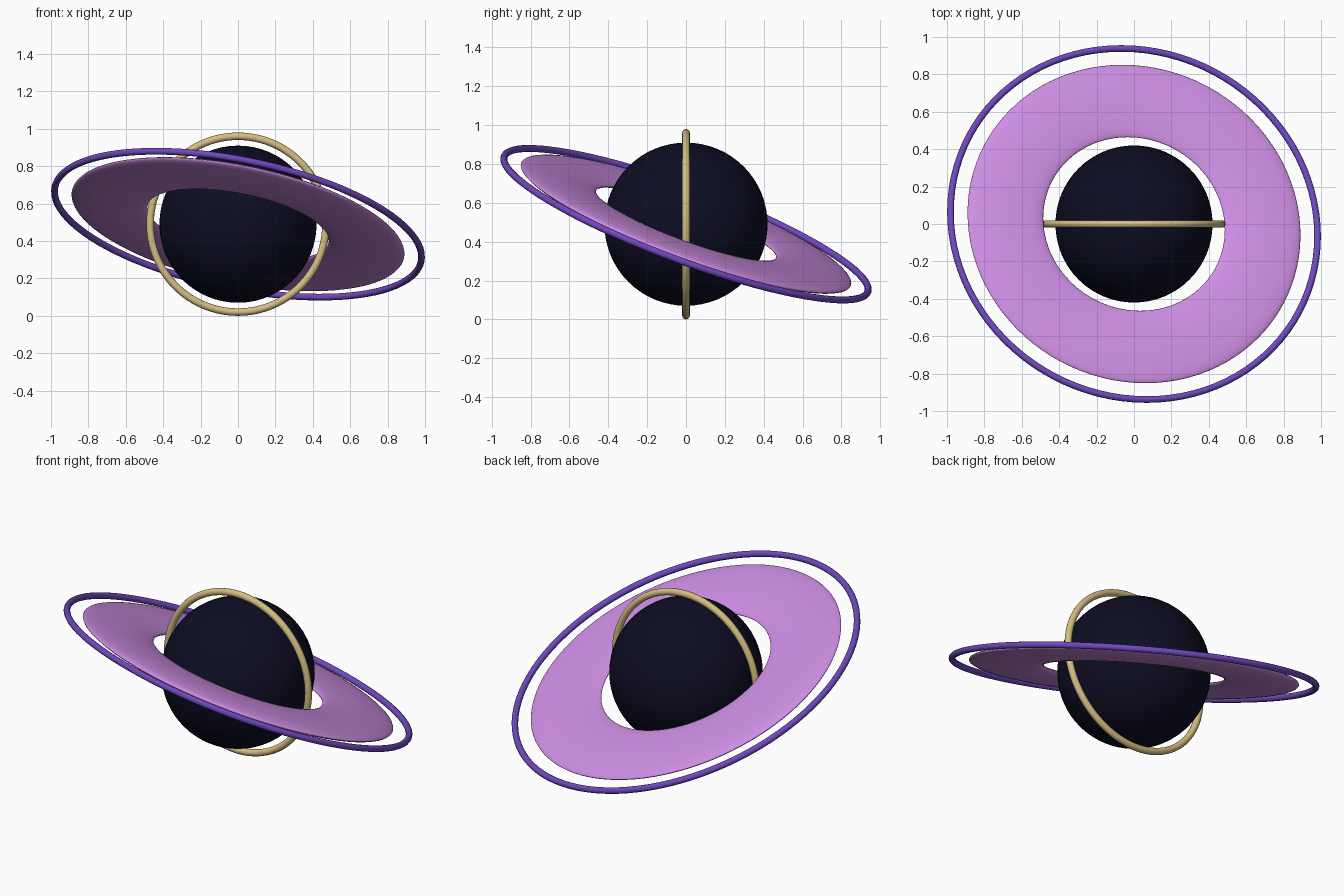
import bpy
import math

cube = bpy.data.objects.get("Cube")
if cube:
    bpy.data.objects.remove(cube, do_unlink=True)

CENTRE = (0, 0, 0.49)
TILT = (-0.35, 0.2, 0)


def linear(c):
    c /= 255
    return c / 12.92 if c <= 0.04045 else ((c + 0.055) / 1.055) ** 2.4


def material(name, *rgb):
    colour = [linear(c) for c in rgb] + [1]
    mat = bpy.data.materials.new(name)
    mat.use_nodes = True
    mat.diffuse_color = colour
    mat.node_tree.nodes["Principled BSDF"].inputs["Base Color"].default_value = colour
    return mat


def finish(name, mat):
    obj = bpy.context.object
    obj.name = obj.data.name = name
    obj.data.materials.append(mat)
    bpy.ops.object.shade_smooth_by_angle(angle=math.radians(50))
    return obj


def ring(name, mat, major, minor, rotation, sides, flatten=1):
    bpy.ops.mesh.primitive_torus_add(
        location=CENTRE, rotation=rotation, major_radius=major,
        minor_radius=minor, major_segments=96, minor_segments=sides)
    bpy.context.object.scale.z = flatten
    return finish(name, mat)


midnight = material("midnight blue", 13, 13, 36)
orchid = material("orchid", 206, 142, 228)
violet = material("violet", 112, 72, 190)
gold = material("pale gold", 212, 190, 130)

# Planet body
bpy.ops.mesh.primitive_uv_sphere_add(
    segments=64, ring_count=32, radius=0.42, location=CENTRE)
finish("planet", midnight)

# Tilted broad ring and its thin outer hoop
ring("broad_ring", orchid, 0.70, 0.206, TILT, 32, 0.15)
ring("outer_hoop", violet, 0.999, 0.018, TILT, 12)

# Upright hoop over the poles
ring("upright_hoop", gold, 0.47, 0.02, (math.pi / 2, 0, 0), 12)
